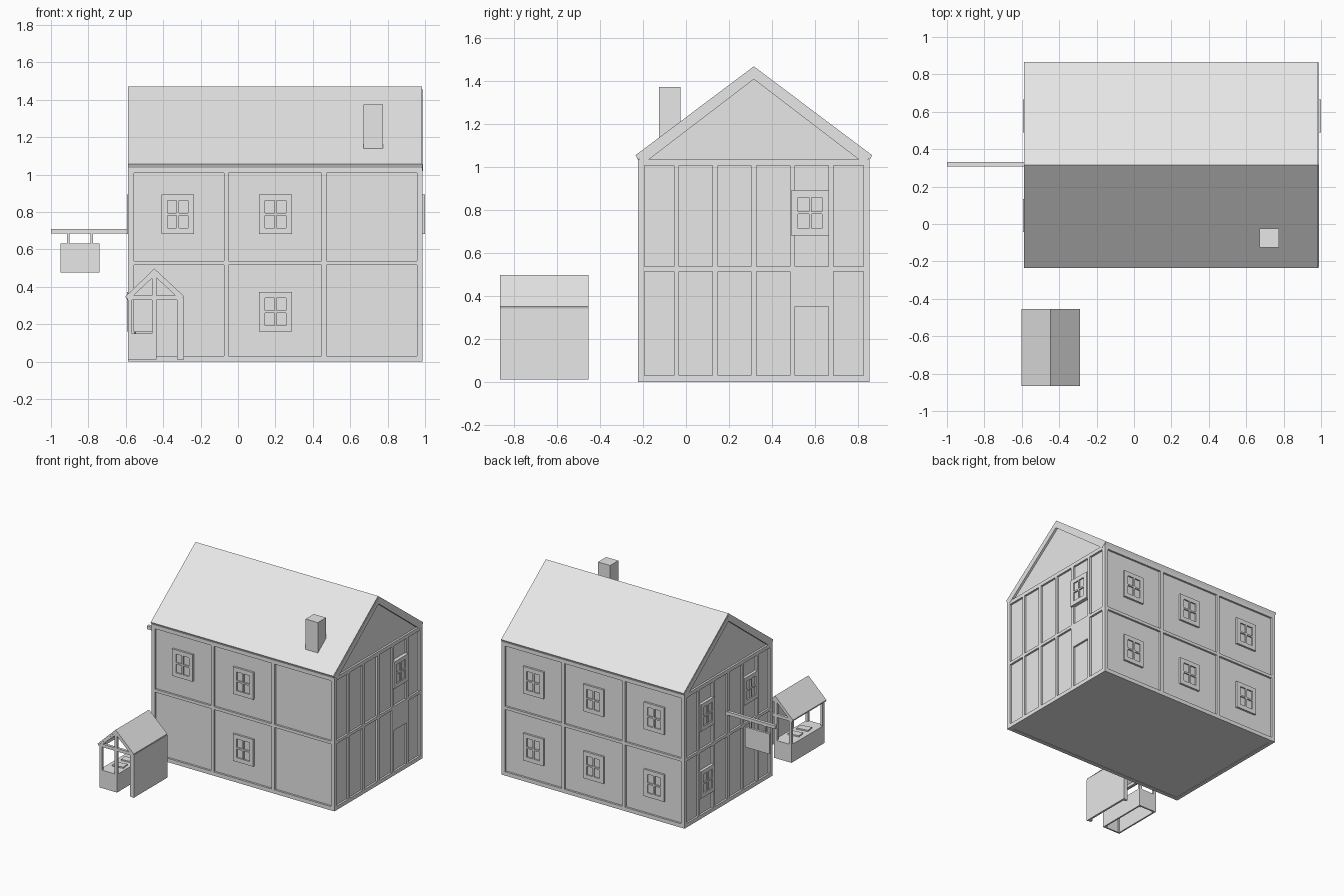
import bpy, bmesh
from math import pi
from mathutils import Matrix, Vector

cube = bpy.data.objects.get("Cube")
if cube:
    bpy.data.objects.remove(cube, do_unlink=True)

grey = bpy.data.materials.new("plain_grey")
grey.use_nodes = True
grey.diffuse_color = (0.8, 0.8, 0.8, 1)
grey.node_tree.nodes["Principled BSDF"].inputs["Base Color"].default_value = (0.8, 0.8, 0.8, 1)


def finish(name, bm, loc=(0, 0, 0), turn=0):
    bmesh.ops.recalc_face_normals(bm, faces=bm.faces)
    mesh = bpy.data.meshes.new(name)
    bm.to_mesh(mesh)
    bm.free()
    mesh.materials.append(grey)
    obj = bpy.data.objects.new(name, mesh)
    obj.location = loc
    obj.rotation_euler.z = turn
    bpy.context.collection.objects.link(obj)
    return obj


def boxes(name, bounds, loc=(0, 0, 0), turn=0):
    """One object from boxes given as (x0, x1, y0, y1, z0, z1)."""
    bm = bmesh.new()
    for x0, x1, y0, y1, z0, z1 in bounds:
        mat = Matrix.Translation(((x0 + x1) / 2, (y0 + y1) / 2, (z0 + z1) / 2))
        size = Matrix.Diagonal((x1 - x0, y1 - y0, z1 - z0, 1))
        bmesh.ops.create_cube(bm, size=1, matrix=mat @ size)
    return finish(name, bm, loc, turn)


def prism(name, profile, start, end, axis):
    """Extrude a (side, height) outline along x or y."""
    bm = bmesh.new()
    point = (lambda s, h: (start, s, h)) if axis == "x" else (lambda s, h: (s, start, h))
    face = bm.faces.new([bm.verts.new(point(s, h)) for s, h in profile])
    moved = bmesh.ops.extrude_face_region(bm, geom=[face])["geom"]
    step = Vector((end - start, 0, 0)) if axis == "x" else Vector((0, end - start, 0))
    bmesh.ops.translate(bm, vec=step, verts=[v for v in moved if isinstance(v, bmesh.types.BMVert)])
    return finish(name, bm)


L, R, F, B = -0.587, 0.987, -0.224, 0.856   # outer faces of the timber frame
D = 0.015                                   # depth of the panels behind the frame
MID = (F + B) / 2

# House body and roof
prism("house_walls", [(F + D, 0.003), (B - D, 0.003), (B - D, 1.04), (MID, 1.44), (F + D, 1.04)],
      L + D, R - D, "x")
prism("main_roof", [(-0.235, 1.056), (MID, 1.47), (0.867, 1.056), (0.857, 1.035),
                    (MID, 1.438), (-0.225, 1.035)], L, R - 0.002, "x")
for name, x0, x1 in (("left_gable_rafters", L - 0.002, L + D), ("right_gable_rafters", R - D, R + 0.002)):
    prism(name, [(F - 0.008, 1.05), (MID, 1.455), (B + 0.008, 1.05), (B - 0.03, 1.02),
                 (MID, 1.41), (F + 0.03, 1.02)], x0, x1, "x")
boxes("chimney", [(0.67, 0.775, -0.125, -0.025, 1.1, 1.375)])

# Timber frame on all four walls
rails = [(0, 0.03), (0.515, 0.538), (1.008, 1.037)]
front_posts = [(L, L + 0.022), (-0.075, -0.05), (0.447, 0.472), (R - 0.022, R)]
for name, y0, y1 in (("front_frame", F, F + 0.03), ("back_frame", B - 0.03, B)):
    boxes(name, [(L, R, y0, y1, a, b) for a, b in rails] +
          [(a, b, y0, y1, 0, 1.037) for a, b in front_posts])
side_posts = [F + k * (B - F) / 6 for k in range(7)]
for name, x0, x1 in (("left_frame", L, L + 0.03), ("right_frame", R - 0.03, R)):
    boxes(name, [(x0, x1, F, B, a, b) for a, b in rails] +
          [(x0, x1, max(y - 0.012, F), min(y + 0.012, B), 0, 1.037) for y in side_posts])


def window(name, loc, turn, depth):
    """Four-pane window whose back sits on the wall, facing -y before turning."""
    w, h, rim, bar = 0.088, 0.105, 0.032, 0.006
    boxes(name, [(-w, w, -depth, 0.004, h - rim, h), (-w, w, -depth, 0.004, -h, rim - h),
                 (-w, rim - w, -depth, 0.004, rim - h, h - rim),
                 (w - rim, w, -depth, 0.004, rim - h, h - rim),
                 (-bar, bar, -depth, 0.004, rim - h, h - rim),
                 (rim - w, w - rim, -depth, 0.004, -bar, bar),
                 (rim - w, w - rim, 0.01 - depth, 0.004, rim - h, h - rim)], loc, turn)


# Windows
UP, LOW = 0.787, 0.266
for x, z in ((-0.322, UP), (0.2, UP), (0.2, LOW)):
    window("front_window", (x, F + D, z), 0, D)
for x in (-0.322, 0.2, 0.717):
    for z in (UP, LOW):
        window("back_window", (x, B - D, z), pi, D)
for y, z in ((0.578, UP), (0.045, UP), (0.578, LOW)):
    window("left_window", (L + D, y, z), -pi / 2, 0.022)
window("right_window", (R - D, 0.578, UP), pi / 2, 1 - R + D)
boxes("right_infill_panel", [(R - 0.03, R, 0.49, 0.67, 0.35, 0.52)])

# Hanging sign on the left wall
boxes("sign_arm", [(-1, L + D, 0.308, 0.332, 0.685, 0.71)])
boxes("sign_hangers", [(x, x + 0.012, 0.314, 0.326, 0.62, 0.69) for x in (-0.913, -0.788)])
boxes("sign_board", [(-0.95, -0.74, 0.311, 0.329, 0.475, 0.632)])

# Stall roof and solid right wall
SF, SB, PEAK = -0.867, -0.455, -0.447
prism("stall_roof", [(-0.602, 0.348), (PEAK, 0.497), (-0.29, 0.351), (-0.296, 0.336),
                     (PEAK, 0.48), (-0.596, 0.334)], SF, SB, "y")
boxes("stall_right_wall", [(-0.305, -0.29, SF, SB, 0.01, 0.342)])

# Stall end frames, front and back
for name, y0 in (("stall_front_frame", SF + 0.004), ("stall_back_frame", SB - 0.024)):
    y1 = y0 + 0.02
    boxes(name, [(-0.587, -0.567, y0, y1, 0.01, 0.34), (-0.46, -0.437, y0, y1, 0.01, 0.475),
                 (-0.325, -0.305, y0, y1, 0.01, 0.34), (-0.59, -0.305, y0, y1, 0.33, 0.354)])
    prism(name + "_rafters", [(-0.597, 0.342), (PEAK, 0.486), (-0.295, 0.342), (-0.322, 0.342),
                              (PEAK, 0.458), (-0.57, 0.342)], y0, y1, "y")
boxes("stall_left_top_rail", [(-0.587, -0.567, SF + 0.004, SB - 0.004, 0.33, 0.352)])

# Counter, hollow underneath, with goods on top
c0, c1, t = -0.587, -0.437, 0.012
f, b = SF + 0.004, SB - 0.004
boxes("counter", [(c0, c1, f, b, 0.138, 0.15), (c0, c0 + t, f, b, 0.01, 0.138),
                  (c1 - t, c1, f, b, 0.01, 0.138), (c0 + t, c1 - t, f, f + t, 0.01, 0.138),
                  (c0 + t, c1 - t, b - t, b, 0.01, 0.138)])
for y in (-0.73, -0.62):
    boxes("counter_goods", [(-0.045, 0.045, -0.03, 0.03, 0, 0.01)], (-0.507, y, 0.15), 0.15)
